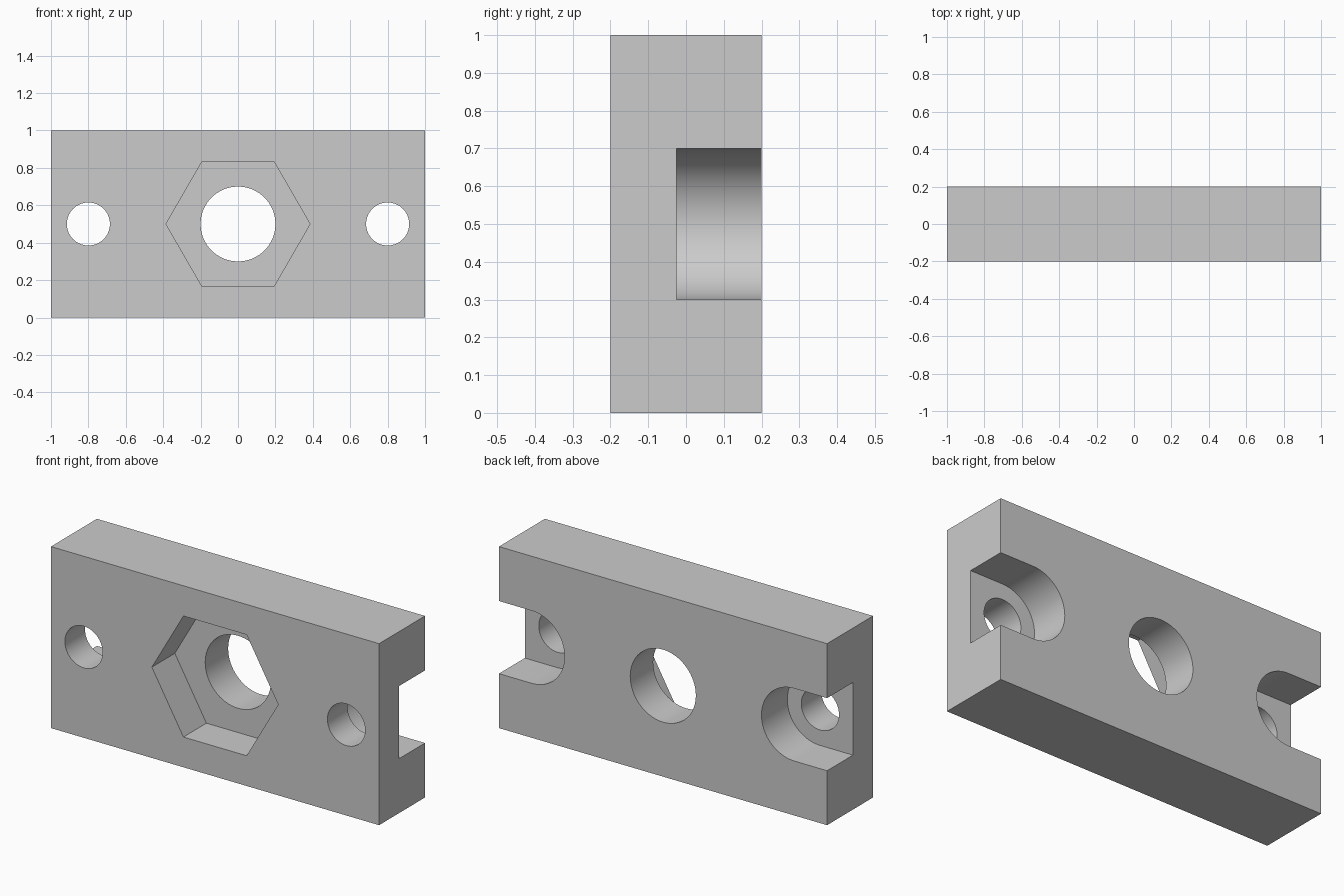
import bpy
import bmesh
from math import cos, sin, pi, radians

cube = bpy.data.objects.get("Cube")
if cube:
    bpy.data.objects.remove(cube, do_unlink=True)

grey = bpy.data.materials.new("light grey")
grey.use_nodes = True
colour = (0.6, 0.6, 0.6, 1)
grey.diffuse_color = colour
grey.node_tree.nodes["Principled BSDF"].inputs["Base Color"].default_value = colour

MID_Z = 0.5


def prism(name, profile, y0, y1):
    """Extrude an x/z profile from y0 to y1."""
    bm = bmesh.new()
    face = bm.faces.new([bm.verts.new((x, y0, z)) for x, z in profile])
    out = bmesh.ops.extrude_face_region(bm, geom=[face])
    verts = [v for v in out["geom"] if isinstance(v, bmesh.types.BMVert)]
    bmesh.ops.translate(bm, verts=verts, vec=(0, y1 - y0, 0))
    bmesh.ops.recalc_face_normals(bm, faces=bm.faces)
    mesh = bpy.data.meshes.new(name)
    bm.to_mesh(mesh)
    bm.free()
    mesh.materials.append(grey)
    obj = bpy.data.objects.new(name, mesh)
    bpy.context.collection.objects.link(obj)
    return obj


def ring(cx, radius, sides):
    return [(cx + radius * cos(2 * pi * i / sides), MID_Z + radius * sin(2 * pi * i / sides))
            for i in range(sides)]


def slot(side):
    """Round-ended slot, open at the end of the block."""
    arc = [(side * (0.8 - 0.2 * sin(pi * i / 32)), MID_Z + 0.2 * cos(pi * i / 32))
           for i in range(33)]
    return arc + [(side * 1.2, MID_Z - 0.2), (side * 1.2, MID_Z + 0.2)]


# Rectangular block
block = prism("mounting_block", [(-1, 0), (1, 0), (1, 1), (-1, 1)], -0.2, 0.2)

# Central hole with a hexagonal nut pocket in the front
cutters = [prism("centre_hole_cutter", ring(0, 0.2, 64), -0.5, 0.5),
           prism("nut_pocket_cutter", ring(0, 0.385, 6), -0.5, 0)]

# Bolt holes and the open slots behind them
for side, label in ((-1, "right"), (1, "left")):
    cutters.append(prism(label + "_bolt_hole_cutter", ring(side * 0.8, 0.115, 64), -0.5, 0.5))
    cutters.append(prism(label + "_slot_cutter", slot(side), -0.025, 0.5))

bpy.ops.object.select_all(action="DESELECT")
block.select_set(True)
bpy.context.view_layer.objects.active = block
for cutter in cutters:
    cutter.hide_render = True
    mod = block.modifiers.new(cutter.name, "BOOLEAN")
    mod.operation = "DIFFERENCE"
    mod.solver = "EXACT"
    mod.object = cutter
    bpy.ops.object.modifier_apply(modifier=mod.name)
    bpy.data.objects.remove(cutter, do_unlink=True)

bpy.ops.object.shade_smooth_by_angle(angle=radians(30))
